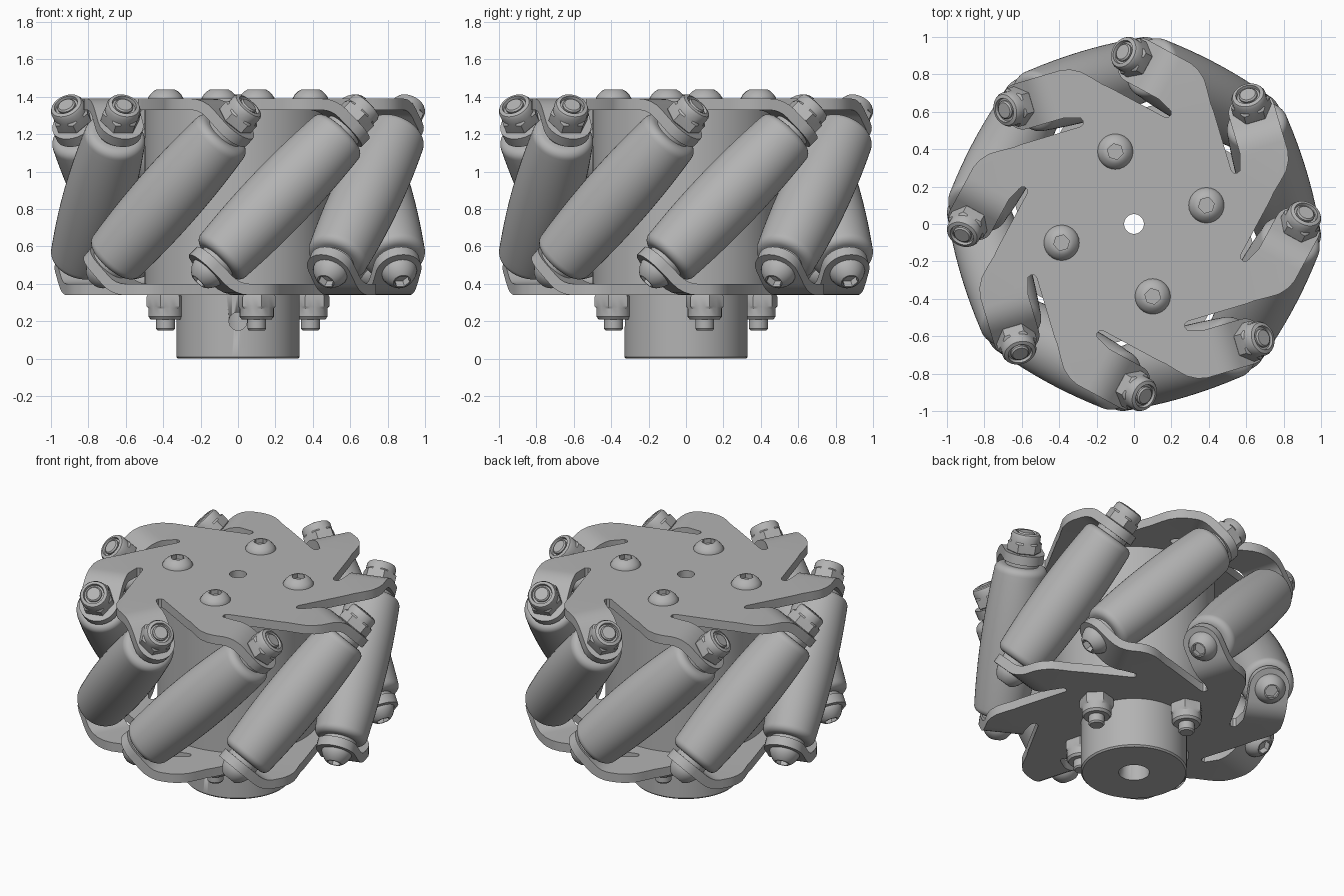
import bpy, bmesh, math
from mathutils import Matrix, Vector

cube = bpy.data.objects.get("Cube")
if cube:
    bpy.data.objects.remove(cube, do_unlink=True)

grey = bpy.data.materials.new("plain grey")
grey.use_nodes = True
COLOR = (0.45, 0.45, 0.45, 1)
grey.diffuse_color = COLOR
grey.node_tree.nodes["Principled BSDF"].inputs["Base Color"].default_value = COLOR

COUNT = 8
STEP = math.tau / COUNT
START = math.radians(-73.5)   # direction of the first roller
MID_Z = 0.865                 # height of the wheel's middle plane
AXLE_R = 0.78                 # distance of roller middles from the wheel axis


def finish(name, mesh, matrix=Matrix(), thickness=0):
    """Link a mesh as an object, thicken it if asked, and shade it."""
    ob = bpy.data.objects.new(name, mesh)
    bpy.context.collection.objects.link(ob)
    ob.matrix_world = matrix
    if not mesh.materials:
        mesh.materials.append(grey)
    bpy.ops.object.select_all(action="DESELECT")
    ob.select_set(True)
    bpy.context.view_layer.objects.active = ob
    if thickness:
        mod = ob.modifiers.new("thickness", "SOLIDIFY")
        mod.thickness = thickness
        mod.offset = 0
        mod.use_even_offset = True
        bpy.ops.object.modifier_apply(modifier=mod.name)
    bpy.ops.object.shade_smooth_by_angle(angle=math.radians(32))
    return ob


def lathe(name, profile, segs=24, closed=False):
    """Spin (radius, height[, hex]) points; hex rings become hexagons."""
    bm = bmesh.new()
    rings = []
    for point in profile:
        r, h = point[:2]
        ring = []
        for i in range(segs):
            a = math.tau * i / segs
            k = r
            if len(point) > 2:
                sector = math.pi / 3
                k *= math.cos(sector / 2) / math.cos(a % sector - sector / 2)
            ring.append(bm.verts.new((k * math.cos(a), k * math.sin(a), h)))
        rings.append(ring)
    pairs = list(zip(rings, rings[1:]))
    if closed:
        pairs.append((rings[-1], rings[0]))
    else:
        bm.faces.new(rings[0])
        bm.faces.new(rings[-1])
    for a, b in pairs:
        for i in range(segs):
            j = (i + 1) % segs
            bm.faces.new((a[i], a[j], b[j], b[i]))
    bmesh.ops.recalc_face_normals(bm, faces=bm.faces)
    mesh = bpy.data.meshes.new(name)
    bm.to_mesh(mesh)
    bm.free()
    return mesh


def frame(k):
    """Local frame of roller k: x outward, y along the rim, z up."""
    return Matrix.Translation((0, 0, MID_Z)) @ Matrix.Rotation(START + k * STEP, 4, "Z")


# Slotted plates with eight bent tabs, as (along the rim, outward) points
FOLD, BEND = 0.20, 0.13
PLATE_H = 0.495
TAB_END = 0.43
LOBE = [(-0.09, 0.73), (-0.05, 0.765), (0.0, 0.82), (0.04, 0.86), (0.09, 0.888), (0.14, 0.9)]
SLOT = [(0.13, 0.63), (0.112, 0.623), (0.105, 0.605), (0.112, 0.587), (0.13, 0.58)]


def bent(u, n):
    """Place an unrolled point on the plate, folding it down by 45 degrees."""
    arc = min(max(u - FOLD, 0), BEND)
    rest = max(u - FOLD - BEND, 0)
    r = BEND / (math.pi / 4)
    t, c = arc / r, math.sqrt(0.5)
    along = min(u, FOLD) + r * math.sin(t) + rest * c
    return Vector((n, along, PLATE_H - r * (1 - math.cos(t)) - rest * c))


def plate(name, flip, hole):
    bm = bmesh.new()
    turn = Matrix.Rotation(math.pi if flip else 0, 4, "X")
    back = Matrix.Rotation(-STEP, 4, "Z")
    lo, hi = 0.65, 0.9
    r = (hi - lo) / 2

    # one sector: inner arc, previous slot, lobe, fold line, own slot
    end = [bent(*p) for p in SLOT]
    before = [back @ p for p in end[2:]]
    a0 = math.atan2(before[0].y, before[0].x)
    arc = [Vector((hole * math.cos(a0 + STEP * i / 6),
                   hole * math.sin(a0 + STEP * i / 6), PLATE_H)) for i in range(6, -1, -1)]
    faces = [before + [bent(*p) for p in LOBE] + [bent(FOLD, hi), bent(FOLD, lo)] + end[:3] + arc]

    # bend strips and rounded tab tip
    cuts = [FOLD + BEND * i / 4 for i in range(5)]
    for a, b in zip(cuts, cuts[1:]):
        faces.append([bent(a, lo), bent(a, hi), bent(b, hi), bent(b, lo)])
    tip = [bent(TAB_END + r * math.sin(math.pi * i / 12),
                (lo + hi) / 2 + r * math.cos(math.pi * i / 12)) for i in range(13)]
    faces.append([bent(cuts[-1], lo), bent(cuts[-1], hi)] + tip)

    for k in range(COUNT):
        m = frame(k) @ turn
        for points in faces:
            bm.faces.new([bm.verts.new(m @ p) for p in points])
    bmesh.ops.remove_doubles(bm, verts=bm.verts, dist=0.0005)
    bmesh.ops.recalc_face_normals(bm, faces=bm.faces)
    mesh = bpy.data.meshes.new(name)
    bm.to_mesh(mesh)
    bm.free()
    finish(name, mesh, thickness=0.06)


plate("top_plate", False, 0.053)
plate("bottom_plate", True, 0.095)

# Drum between the plates
finish("drum", lathe("drum", [(0.5, 0.38), (0.5, 1.35), (0.095, 1.35), (0.095, 0.38)], 64, True))

# Hub with bore and set screw hole
hub = finish("hub", lathe("hub", [(0.32, 0), (0.33, 0.01), (0.33, 0.36), (0.095, 0.36), (0.095, 0)], 64, True))
drill = finish("set_screw_cutter", lathe("set_screw_cutter", [(0.048, 0.05), (0.048, 0.5)]),
               Matrix.Translation((0, 0, 0.2)) @ Matrix.Rotation(math.pi / 2, 4, "X"))
drill.hide_render = True
drill.hide_set(True)
cut = hub.modifiers.new("set screw hole", "BOOLEAN")
cut.operation = "DIFFERENCE"
cut.object = drill

# Slightly barrelled rollers with rounded ends
HALF, ROUND = 0.485, 0.045
side = [(0.185 - 0.019 * (s / 10) ** 2, (HALF - ROUND) * s / 10) for s in range(-10, 11)]
corner = [(side[-1][0] - ROUND * (1 - math.cos(a)), HALF - ROUND * (1 - math.sin(a)))
          for a in (math.radians(15 * i) for i in range(1, 7))]
roller = lathe("roller", [(r, -h) for r, h in reversed(corner)] + side + corner, 48)

# Axle fittings, measured along the roller's own axis
collar = lathe("collar", [(0.105, -0.525), (0.105, 0.525)])
nut = lathe("lock_nut", [
    (0.098, 0.565, 1), (0.107, 0.575, 1), (0.107, 0.63, 1), (0.093, 0.64), (0.093, 0.675),
    (0.085, 0.69), (0.066, 0.696), (0.062, 0.68), (0.05, 0.68), (0.05, 0.69), (0.042, 0.698)])


def button_head(name, base, height):
    return lathe(name, [
        (0.095, base), (0.095, base + 0.15 * height), (0.083, base + 0.5 * height),
        (0.065, base + 0.82 * height), (0.047, base + height), (0.043, base + height, 1),
        (0.043, base + 0.45 * height, 1)])


axle_head = button_head("axle_head", 0.565, 0.075)
tilt = Matrix.Translation((AXLE_R, 0, 0)) @ Matrix.Rotation(-math.pi / 4, 4, "X")
for k in range(COUNT):
    m = frame(k) @ tilt
    finish("roller", roller, m)
    finish("collar", collar, m)
    finish("lock_nut", nut, m)
    finish("axle_head", axle_head, m @ Matrix.Rotation(math.pi, 4, "X"))

# Four clamping bolts through the plates
clamp_head = button_head("clamp_bolt_head", 1.385, 0.055)
clamp_nut = lathe("clamp_nut", [
    (0.098, 0.345, 1), (0.105, 0.33, 1), (0.105, 0.28, 1), (0.092, 0.268), (0.092, 0.225),
    (0.08, 0.21), (0.05, 0.21), (0.05, 0.16), (0.042, 0.15)])
for k in range(4):
    m = Matrix.Rotation(math.radians(14.5 + 90 * k), 4, "Z") @ Matrix.Translation((0.4, 0, 0))
    finish("clamp_bolt_head", clamp_head, m)
    finish("clamp_nut", clamp_nut, m)
